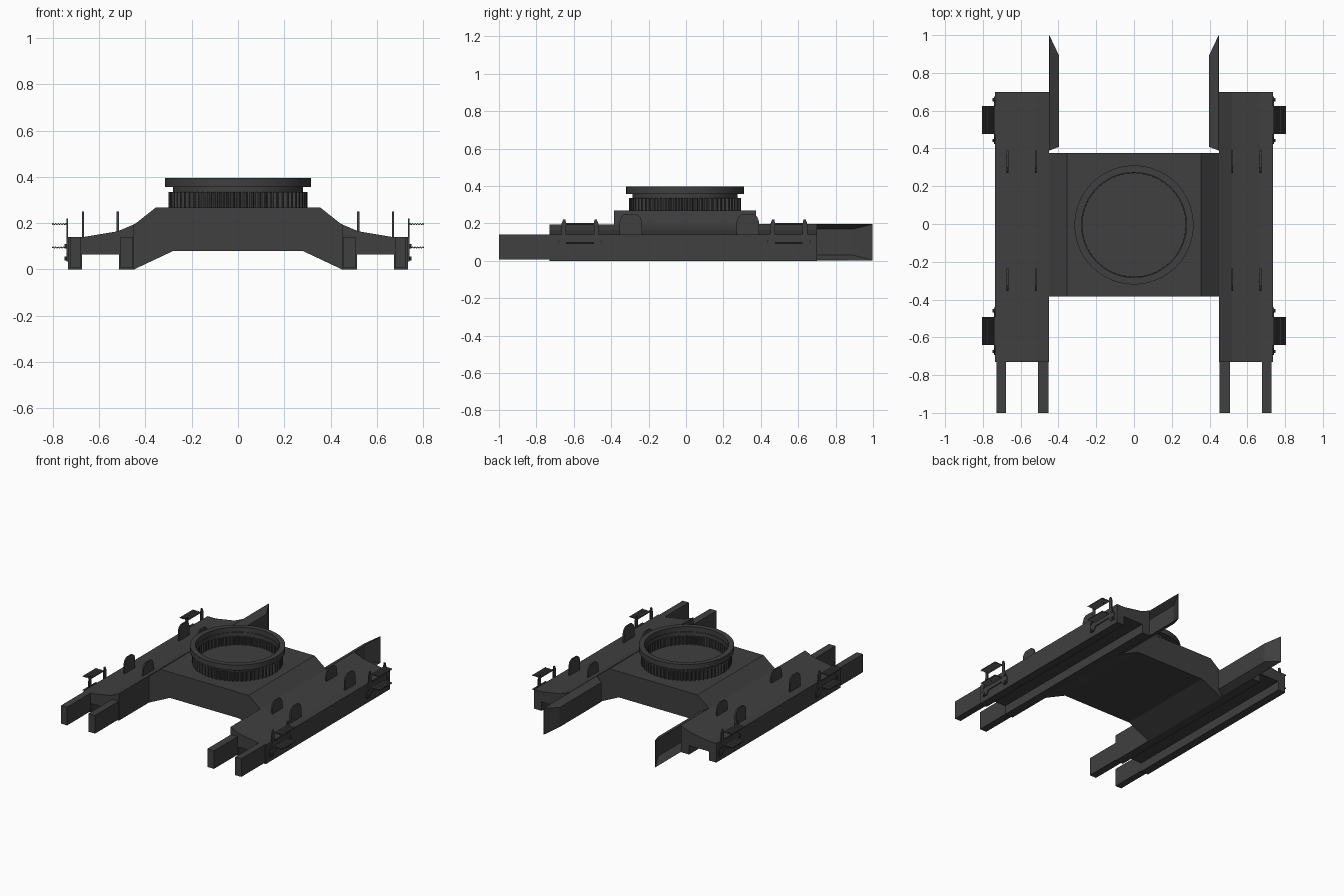
import bpy, bmesh, math

if "Cube" in bpy.data.objects:
    bpy.data.objects.remove(bpy.data.objects["Cube"])

dark = bpy.data.materials.new("dark_grey")
dark.diffuse_color = (0.05, 0.05, 0.05, 1)
dark.use_nodes = True
dark.node_tree.nodes["Principled BSDF"].inputs["Base Color"].default_value = dark.diffuse_color


def finish(bm, name, smooth=False, closed=True):
    if closed:
        bmesh.ops.recalc_face_normals(bm, faces=bm.faces[:])
    me = bpy.data.meshes.new(name)
    bm.to_mesh(me)
    bm.free()
    me.materials.append(dark)
    ob = bpy.data.objects.new(name, me)
    bpy.context.collection.objects.link(ob)
    if smooth:
        bpy.context.view_layer.objects.active = ob
        ob.select_set(True)
        bpy.ops.object.shade_smooth_by_angle(angle=math.radians(30))
        ob.select_set(False)
    return ob


def extrude(name, pts, a, b, axis, side=1):
    """Extrude a profile from a to b: axis 'y' takes (x, z), axis 'x' takes (y, z)."""
    bm = bmesh.new()

    def co(p, d):
        x, y, z = (p[0], d, p[1]) if axis == 'y' else (d, p[0], p[1])
        return (x * side, y, z)
    lo = [bm.verts.new(co(p, a)) for p in pts]
    hi = [bm.verts.new(co(p, b)) for p in pts]
    n = len(pts)
    bm.faces.new(lo)
    bm.faces.new(hi[::-1])
    for i in range(n):
        bm.faces.new((lo[i], hi[i], hi[(i + 1) % n], lo[(i + 1) % n]))
    return finish(bm, name)


def rect(x0, x1, z0, z1):
    return [(x0, z0), (x1, z0), (x1, z1), (x0, z1)]


def ring(name, outer, inner, z0, z1, n, smooth=True):
    """Ring whose radii are functions of the step index."""
    bm = bmesh.new()
    loops = []
    for f, z in ((outer, z0), (outer, z1), (inner, z1), (inner, z0)):
        loops.append([bm.verts.new((f(i) * math.cos(math.tau * i / n),
                                    f(i) * math.sin(math.tau * i / n) - 0.005, z)) for i in range(n)])
    for k in range(4):
        A, B = loops[k], loops[(k + 1) % 4]
        for i in range(n):
            j = (i + 1) % n
            bm.faces.new((A[i], A[j], B[j], B[i]))
    finish(bm, name, smooth)


# Centre body: raised deck with sloping shoulders
half = [(0.28, 0.08), (0.45, 0.0), (0.45, 0.193), (0.355, 0.268)]
extrude("centre_body", half + [(-x, z) for x, z in reversed(half)], -0.385, 0.375, 'y')

# Slewing ring: toothed gear, neck and top flange
ring("gear_ring", lambda i: 0.30 if i % 4 < 2 else 0.286,
     lambda i: 0.272 if i % 4 < 2 else 0.28, 0.265, 0.335, 256, False)
ring("ring_neck", lambda i: 0.281, lambda i: 0.274, 0.33, 0.36, 96)
ring("top_flange", lambda i: 0.315, lambda i: 0.278, 0.357, 0.396, 96)

# Shared profiles
channel = [(0.45, 0), (0.515, 0), (0.515, 0.065), (0.675, 0.065), (0.675, 0),
           (0.735, 0), (0.735, 0.14), (0.67, 0.14), (0.52, 0.165), (0.45, 0.195)]
lug = [(-0.06, 0.13), (0.06, 0.13), (0.06, 0.21), (0.05, 0.235), (0.03, 0.25),
       (-0.03, 0.25), (-0.05, 0.235), (-0.06, 0.21)]
bracket = [(0.0, 0.065), (0.07, 0.065), (0.088, 0.035), (0.122, 0.035), (0.126, 0.075), (0.10, 0.13),
           (0.098, 0.2), (0.09, 0.22), (0.078, 0.22), (0.074, 0.2), (0.074, 0.135), (0.0, 0.135)]
bracket += [(-y, z) for y, z in reversed(bracket[1:-1])]


def tread_profile(z):
    """Zigzag anti-slip strip."""
    xs = [0.738 + 0.067 * i / 12 for i in range(13)]
    top = [(x, z + (0.004 if i % 2 else -0.001)) for i, x in enumerate(xs)]
    return top + [(x, h - 0.005) for x, h in reversed(top)]


for s, side in ((1, "right"), (-1, "left")):
    # Track frame and front fork bars
    extrude(side + "_track_frame", channel, -0.73, 0.70, 'y', s)
    extrude(side + "_inner_fork", rect(0.453, 0.507, 0.008, 0.14), -1.0, -0.70, 'y', s)
    extrude(side + "_outer_fork", rect(0.678, 0.727, 0.008, 0.14), -1.0, -0.70, 'y', s)

    # Lifting lugs
    for yc in (-0.295, 0.33):
        for xc in (0.52, 0.67):
            extrude(side + "_lug", [(y + yc, z) for y, z in lug], xc - 0.005, xc + 0.005, 'x', s)

    # Steps: bracket plate, two treads and bolts
    for yc in (-0.567, 0.55):
        extrude(side + "_step_bracket", [(y + yc, z) for y, z in bracket], 0.734, 0.742, 'x', s)
        for z in (0.197, 0.096):
            extrude(side + "_step_tread", tread_profile(z), yc - 0.074, yc + 0.074, 'y', s)
        for u in (-1, 1):
            for y, z in ((0.108, 0.048), (0.108, 0.1)):
                hexa = [(yc + u * y + 0.009 * math.cos(k * math.pi / 4),
                         z + 0.009 * math.sin(k * math.pi / 4)) for k in range(8)]
                extrude(side + "_bolt", hexa, 0.74, 0.749, 'x', s)

    # Rear guard: folded plate forming a shallow pocket open to the outside
    bm = bmesh.new()
    out = [bm.verts.new((0.449 * s, y, z)) for y, z in rect(0.39, 0.997, 0.002, 0.195)]
    inn = [bm.verts.new((0.398 * s, y, z)) for y, z in rect(0.41, 0.89, 0.03, 0.17)]
    bm.faces.new(inn)
    for i in range(4):
        j = (i + 1) % 4
        bm.faces.new((out[i], out[j], inn[j], inn[i]))
    bmesh.ops.recalc_face_normals(bm, faces=bm.faces[:])
    guard = finish(bm, side + "_rear_guard", closed=False)
    mod = guard.modifiers.new("thickness", 'SOLIDIFY')
    mod.thickness = 0.004
    mod.offset = 0
